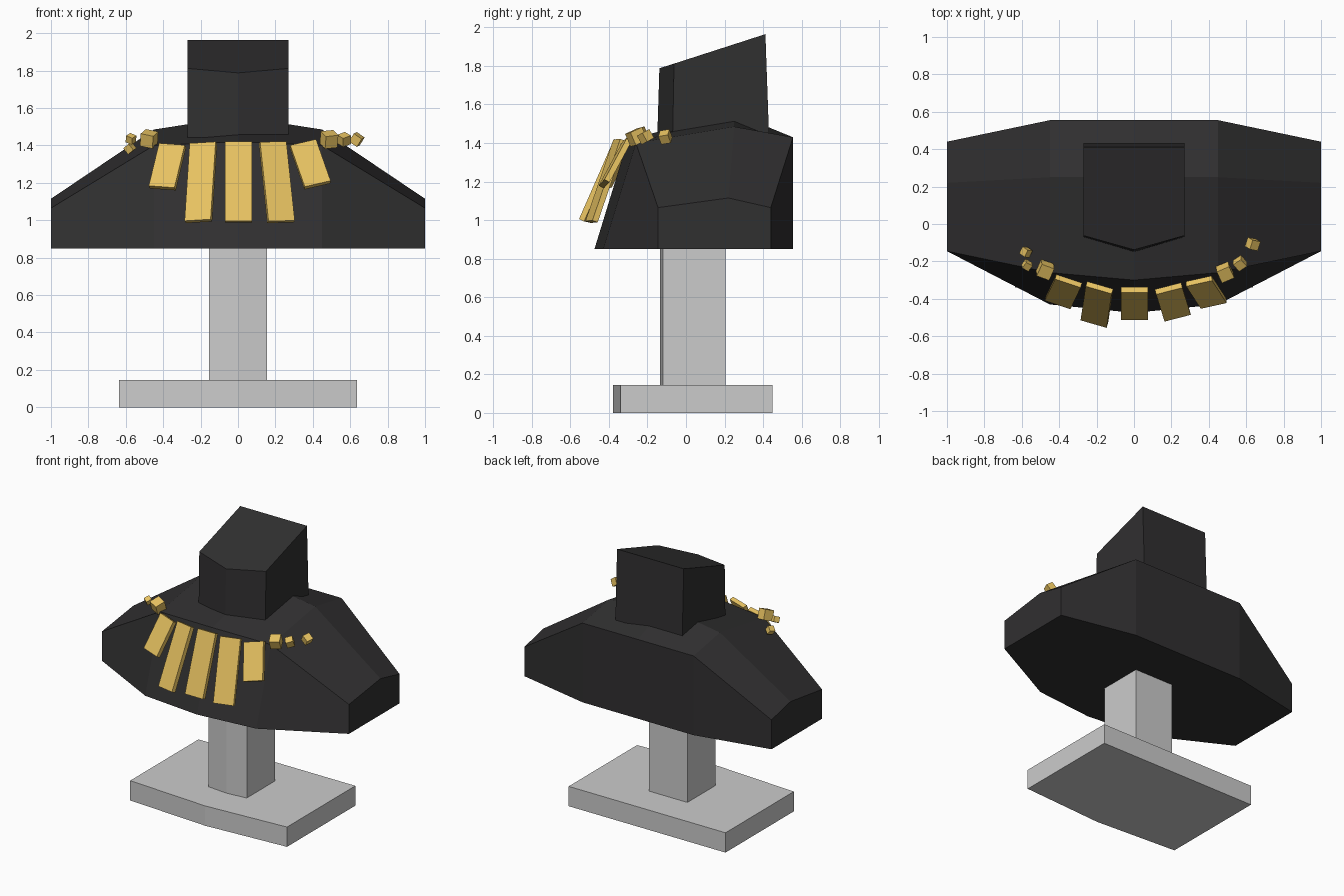
import bpy
from mathutils import Vector, Euler

if "Cube" in bpy.data.objects:
    bpy.data.objects.remove(bpy.data.objects["Cube"])


def material(name, color):
    m = bpy.data.materials.new(name)
    m.diffuse_color = (*color, 1)
    m.use_nodes = True
    m.node_tree.nodes["Principled BSDF"].inputs["Base Color"].default_value = m.diffuse_color
    return m


black = material("black_velvet", (0.03, 0.029, 0.03))
gold = material("gold", (0.8, 0.54, 0.12))


def add_mesh(name, verts, faces, mat=None):
    me = bpy.data.meshes.new(name)
    me.from_pydata([tuple(v) for v in verts], [], faces)
    ob = bpy.data.objects.new(name, me)
    bpy.context.collection.objects.link(ob)
    if mat:
        me.materials.append(mat)
    return ob


def loft(name, rings, mat=None):
    """Skin equal-length rings and cap both ends."""
    n = len(rings[0])
    faces = [(r * n + i, r * n + (i + 1) % n, (r + 1) * n + (i + 1) % n, (r + 1) * n + i)
             for r in range(len(rings) - 1) for i in range(n)]
    last = (len(rings) - 1) * n
    faces += [tuple(reversed(range(n))), tuple(range(last, last + n))]
    return add_mesh(name, [v for ring in rings for v in ring], faces, mat)


def pentagon(half, corner, front, back, zc, zf, zb):
    """Plan outline with a shallow point at the front."""
    return [(0, front, zf), (half, corner, zc), (half, back, zb),
            (-half, back, zb), (-half, corner, zc)]


# Stand: foot and post
loft("base", [pentagon(0.635, -0.34, -0.38, 0.45, z, z, z) for z in (0, 0.145)])
loft("post", [pentagon(0.155, -0.12, -0.135, 0.205, z, z, z) for z in (0.14, 0.86)])

# Bust: (y, z) sections from shoulder to shoulder
mid = [(-0.475, 0.85), (0.555, 0.85), (0.555, 1.43), (0.25, 1.555), (-0.30, 1.42)]
shoulder = [(-0.43, 0.85), (0.555, 0.85), (0.555, 1.43), (0.25, 1.485), (-0.26, 1.40)]
tip = [(-0.145, 0.85), (0.44, 0.85), (0.44, 1.065), (0.22, 1.115), (-0.145, 1.065)]
stations = [(-1, tip), (-0.45, shoulder), (0, mid), (0.45, shoulder), (1, tip)]
loft("bust", [[(x, y, z) for y, z in sec] for x, sec in stations], black)

# Neck with sloping top
loft("neck", [pentagon(0.27, -0.07, -0.15, 0.432, 1.40, 1.40, 1.40),
              pentagon(0.27, -0.062, -0.138, 0.412, 1.812, 1.788, 1.965)], black)


def block(name, center, a, b, c):
    """Box from three half-axis vectors."""
    signs = [(-1, -1), (1, -1), (1, 1), (-1, 1)]
    loft(name, [[center + a * i + b * j + c * k for i, j in signs] for k in (-1, 1)], gold)


# Necklace bars: top centre, bottom centre, width direction
bars = [
    ((-0.35, -0.305, 1.40), (-0.405, -0.42, 1.172), (0.135, -0.045, -0.01)),
    ((-0.185, -0.34, 1.41), (-0.212, -0.522, 0.995), (0.14, -0.04, 0.01)),
    ((0.002, -0.352, 1.415), (0.002, -0.50, 0.992), (1, 0, 0)),
    ((0.185, -0.345, 1.415), (0.23, -0.49, 0.992), (0.14, 0.035, 0)),
    ((0.347, -0.305, 1.41), (0.425, -0.425, 1.188), (0.135, 0.035, 0.04)),
]
for i, (p, q, w) in enumerate(bars):
    p, q, w = Vector(p), Vector(q), Vector(w)
    d = (p - q) / 2
    w = (w - w.project(d)).normalized()
    n = d.cross(w).normalized()
    block(f"necklace_bar_{i + 1}", (p + q) / 2, w * 0.0725, n * -0.015, d)

# Necklace beads: centre, size, rotation
beads = [
    ((-0.475, -0.245, 1.435), 0.072, (0.35, 0.2, -0.35)),
    ((-0.572, -0.22, 1.435), 0.04, (0.4, 0.35, -0.5)),
    ((-0.578, -0.15, 1.385), 0.042, (0.3, -0.6, -0.6)),
    ((0.487, -0.258, 1.432), 0.072, (0.4, -0.1, 0.4)),
    ((0.567, -0.21, 1.432), 0.052, (0.4, -0.3, 0.6)),
    ((0.635, -0.107, 1.432), 0.052, (0.2, 0.6, -0.2)),
]
for i, (c, s, r) in enumerate(beads):
    m = Euler(r).to_matrix() * (s / 2)
    block(f"necklace_bead_{i + 1}", Vector(c), m.col[0], m.col[1], m.col[2])

# Consistent outward normals
import bmesh
for ob in bpy.context.collection.objects:
    bm = bmesh.new()
    bm.from_mesh(ob.data)
    bmesh.ops.recalc_face_normals(bm, faces=bm.faces)
    bm.to_mesh(ob.data)
    bm.free()
